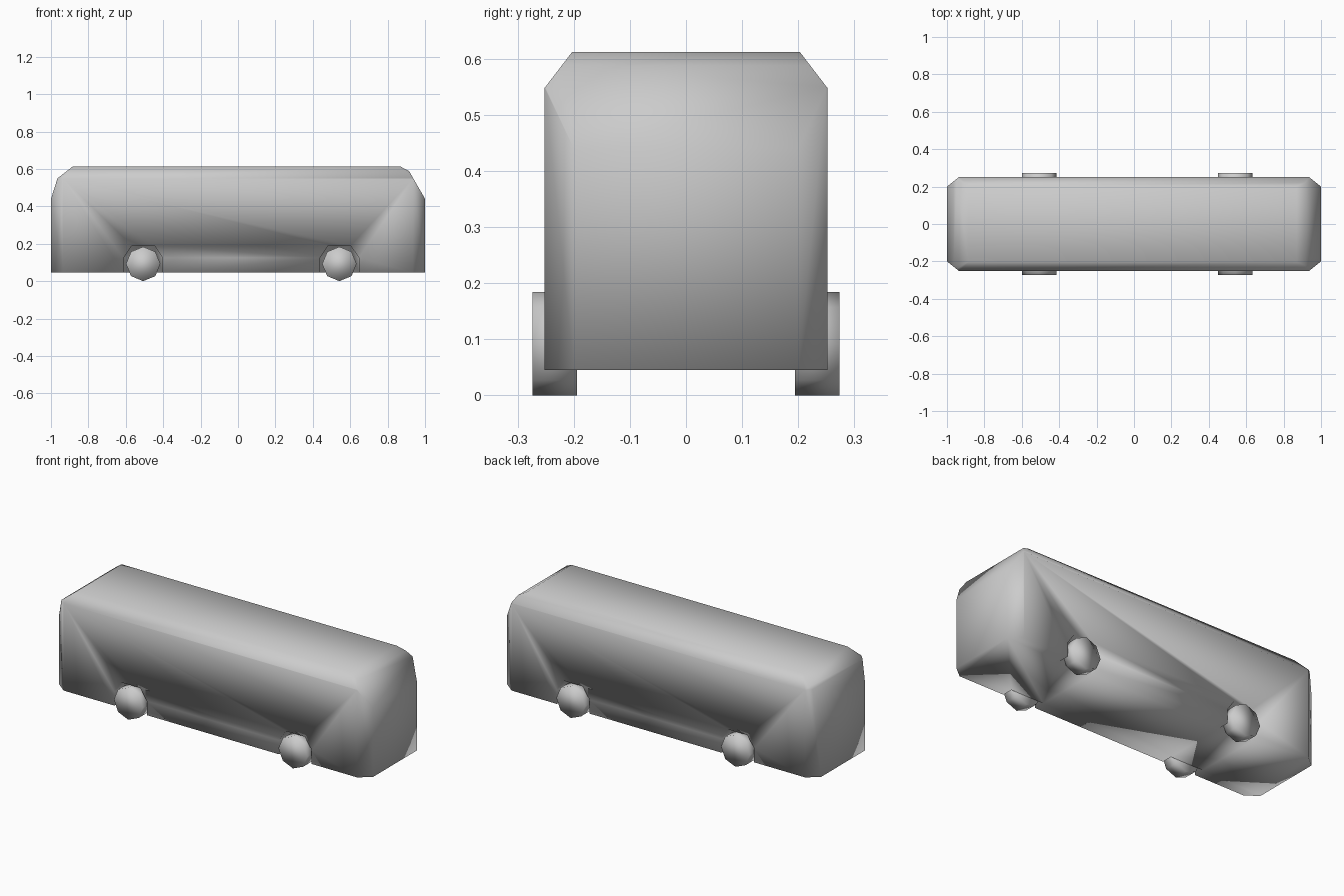
import bpy, bmesh
from mathutils import Vector, Matrix

if "Cube" in bpy.data.objects:
    bpy.data.objects.remove(bpy.data.objects["Cube"])

WHEEL_X = (-0.507, 0.542)


def make_object(name, bm):
    bmesh.ops.recalc_face_normals(bm, faces=bm.faces[:])
    me = bpy.data.meshes.new(name)
    bm.to_mesh(me)
    bm.free()
    ob = bpy.data.objects.new(name, me)
    bpy.context.collection.objects.link(ob)
    return ob


def extrude_profile(points, y0, y1):
    """Solid from an x-z outline, running from y0 to y1."""
    bm = bmesh.new()
    face = bm.faces.new([bm.verts.new((x, y0, z)) for x, z in points])
    res = bmesh.ops.extrude_face_region(bm, geom=[face])
    verts = [v for v in res["geom"] if isinstance(v, bmesh.types.BMVert)]
    bmesh.ops.translate(bm, verts=verts, vec=(0, y1 - y0, 0))
    return bm


def slice_off(bm, point, normal):
    """Cut away everything beyond the plane and close the hole."""
    bmesh.ops.bisect_plane(bm, geom=bm.verts[:] + bm.edges[:] + bm.faces[:],
                           plane_co=point, plane_no=Vector(normal).normalized(),
                           clear_outer=True)
    bmesh.ops.holes_fill(bm, edges=[e for e in bm.edges if e.is_boundary], sides=0)


# Body: side outline, then chamfered roof edges and vertical corners
outline = [(-1, 0.045), (-1, 0.44), (-0.965, 0.55), (-0.885, 0.612),
           (0.87, 0.612), (0.915, 0.588), (1, 0.44), (1, 0.045)]
bm = extrude_profile(outline, -0.252, 0.252)
for sy in (-1, 1):
    slice_off(bm, (0, sy * 0.252, 0.548), (0, sy * 0.064, 0.049))
    for sx in (-1, 1):
        slice_off(bm, (sx, sy * 0.20, 0.3), (sx * 0.052, sy * 0.065, 0))
body = make_object("bus_body", bm)

# Wheel wells: shallow pockets cut into both sides
arch = [(-0.104, 0), (-0.104, 0.125), (-0.06, 0.19),
        (0.06, 0.19), (0.104, 0.125), (0.104, 0)]
for x in WHEEL_X:
    for sy in (-1, 1):
        cutter = make_object("wheel_well_cutter", extrude_profile(
            [(x + px, pz) for px, pz in arch], sy * 0.19, sy * 0.30))
        mod = body.modifiers.new("wheel_well", "BOOLEAN")
        mod.operation = "DIFFERENCE"
        mod.solver = "EXACT"
        mod.object = cutter
        bpy.context.view_layer.objects.active = body
        bpy.ops.object.modifier_apply(modifier=mod.name)
        bpy.data.objects.remove(cutter)
body.data.polygons.foreach_set("use_smooth", [True] * len(body.data.polygons))

# Wheels: eight-sided discs, softly shaded
for x, place in zip(WHEEL_X, ("left", "right")):
    for sy, side in ((-1, "front"), (1, "back")):
        bm = bmesh.new()
        bmesh.ops.create_cone(bm, cap_ends=True, segments=8, radius1=0.092,
                              radius2=0.092, depth=0.08,
                              matrix=Matrix.Translation((x, sy * 0.234, 0.092))
                              @ Matrix.Rotation(1.5707963, 4, "X"))
        for f in bm.faces:
            f.smooth = True
        make_object(f"wheel_{side}_{place}", bm)
